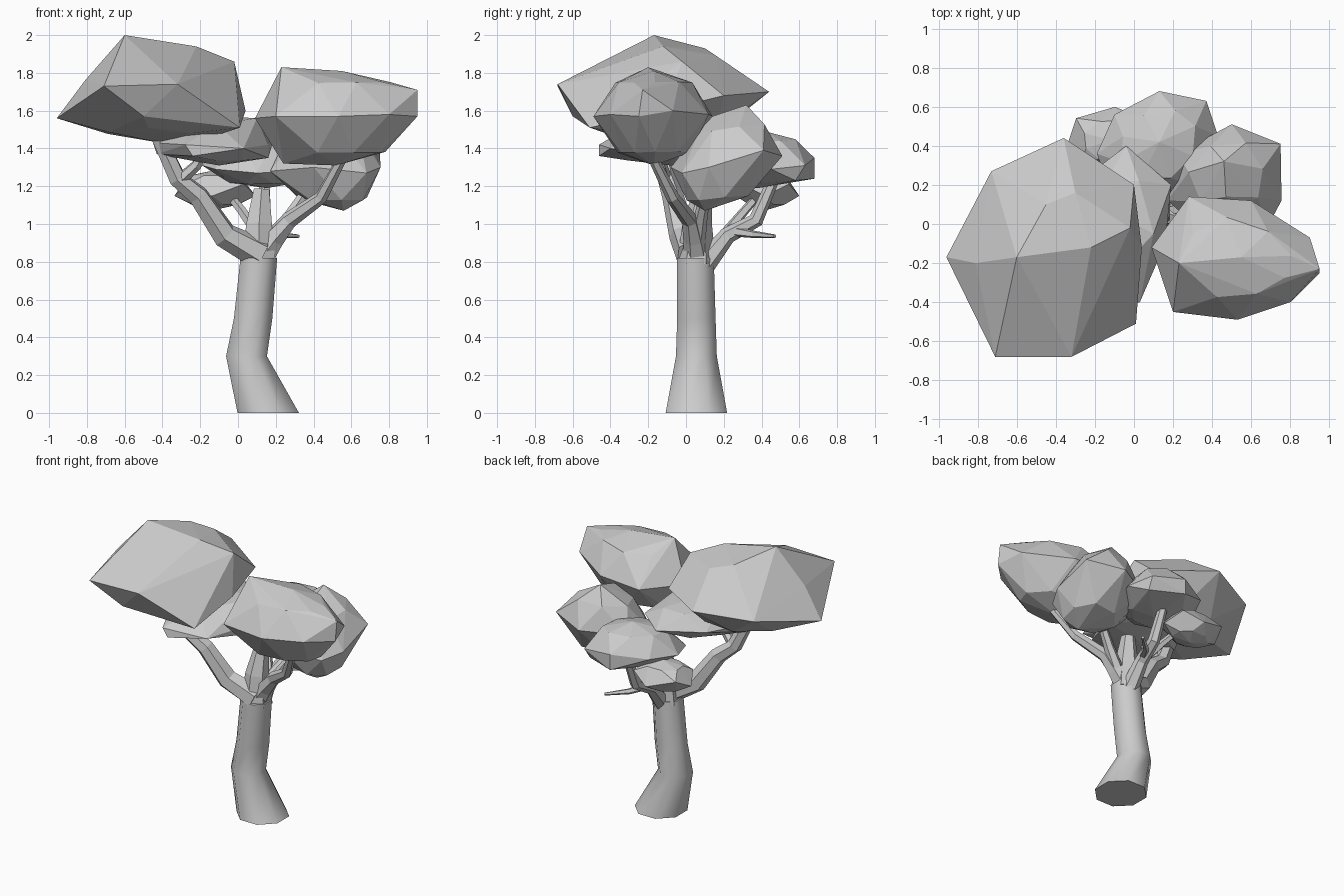
import bpy, bmesh, math, random
from mathutils import Vector

random.seed(4)


def finish(name, bm):
    bmesh.ops.recalc_face_normals(bm, faces=bm.faces)
    me = bpy.data.meshes.new(name)
    bm.to_mesh(me)
    bm.free()
    ob = bpy.data.objects.new(name, me)
    bpy.context.collection.objects.link(ob)
    return ob


def tube(name, path, sides=6, flat=False):
    """Loft rings along (x, y, z, radius) points; flat keeps rings horizontal."""
    bm = bmesh.new()
    pts = [Vector(p[:3]) for p in path]
    rings = []
    for i, p in enumerate(pts):
        d = (pts[min(i + 1, len(pts) - 1)] - pts[max(i - 1, 0)]).normalized()
        if flat:
            d = Vector((0, 0, 1))
        u = (Vector((1, 0, 0)) - d * d.x).normalized()
        v = d.cross(u)
        ring = []
        for k in range(sides):
            a = math.tau * (k + 0.5) / sides
            ring.append(bm.verts.new(p + (u * math.cos(a) + v * math.sin(a)) * path[i][3]))
        rings.append(ring)
    for a, b in zip(rings, rings[1:]):
        for k in range(sides):
            n = (k + 1) % sides
            bm.faces.new((a[k], a[n], b[n], b[k]))
    bm.faces.new(rings[0][::-1])
    bm.faces.new(rings[-1])
    return finish(name, bm)


def foliage(name, rim, crown, base, extra=(), top=0.74, bottom=0.74):
    """Faceted clump: rim, staggered rings pulled to crown and base, then hull.
    top and bottom set how full the rings are (0 = straight slope)."""
    bm = bmesh.new()
    rim = [Vector(p) for p in rim]
    crown, base = Vector(crown), Vector(base)
    pts = rim + [crown, base] + [Vector(e) for e in extra]
    for i, p in enumerate(rim):
        mid = (p + rim[(i + 1) % len(rim)]) / 2
        for pole, h, full in ((crown, 0.32, top), (base, 0.36, bottom)):
            q = mid.lerp(pole, h)
            q.z = mid.z + (pole.z - mid.z) * full
            pts.append(q)
    for p in pts:
        bm.verts.new(p)
    bmesh.ops.convex_hull(bm, input=bm.verts)
    bmesh.ops.delete(bm, geom=[v for v in bm.verts if not v.link_faces], context='VERTS')
    return finish(name, bm)


def round_foliage(name, c, r, n=8):
    """Foliage clump with an elliptical rim zigzagging up and down."""
    rim = []
    for k in range(n):
        a = math.tau * k / n + random.uniform(-0.12, 0.12)
        s = random.uniform(0.97, 1.05)
        rim.append((c[0] + r[0] * s * math.cos(a), c[1] + r[1] * s * math.sin(a),
                    c[2] + r[2] * (0.3 if k % 2 else -0.3)))
    return foliage(name, rim, (c[0], c[1], c[2] + r[2]), (c[0], c[1], c[2] - r[2]))


# Trunk with flared foot and kink, smooth round the sides
trunk = tube("trunk", [(0.16, 0.055, 0, 0.176), (0.045, 0.055, 0.3, 0.117),
                       (0.08, 0.055, 0.5, 0.11), (0.11, 0.05, 0.82, 0.105)], 8, True)
bpy.context.view_layer.objects.active = trunk
trunk.select_set(True)
bpy.ops.object.shade_smooth_by_angle(angle=math.radians(50))
tube("central_leader", [(0.11, 0.055, 0.79, 0.104), (0.112, 0.06, 1.0, 0.078),
                        (0.125, 0.09, 1.18, 0.047)])

# Main limbs
tube("left_limb", [(0.12, 0.03, 0.84, 0.085), (-0.07, -0.02, 0.94, 0.07),
                   (-0.21, -0.07, 1.15, 0.057), (-0.32, -0.1, 1.24, 0.05),
                   (-0.44, -0.14, 1.5, 0.04)])
tube("left_fork", [(-0.32, -0.1, 1.22, 0.035), (-0.22, -0.13, 1.31, 0.03), (-0.18, -0.15, 1.38, 0.025)])
tube("right_limb", [(0.12, 0.06, 0.82, 0.075), (0.19, 0.045, 0.92, 0.06), (0.27, 0.02, 1.02, 0.045),
                    (0.44, -0.07, 1.14, 0.035), (0.58, -0.2, 1.4, 0.025)])
tube("right_stub", [(0.2, 0.06, 0.93, 0.045), (0.28, 0.08, 1.05, 0.035), (0.34, 0.1, 1.14, 0.03)])
tube("back_limb", [(0.12, 0.1, 0.79, 0.06), (0.12, 0.22, 0.94, 0.045),
                   (0.14, 0.37, 1.02, 0.04), (0.14, 0.47, 1.25, 0.03)])
tube("back_twig", [(0.14, 0.26, 0.96, 0.028), (0.2, 0.36, 0.945, 0.02), (0.32, 0.47, 0.935, 0.01)], 5)
tube("small_limb", [(0.11, 0.2, 0.94, 0.03), (0.02, 0.31, 1.07, 0.025), (-0.06, 0.4, 1.17, 0.02)], 5)

# Large tilted crown on the left
foliage("left_crown",
        [(-0.96, -0.17, 1.56), (-0.71, -0.68, 1.73), (-0.32, -0.68, 1.74), (0.01, -0.51, 1.51),
         (0.04, -0.12, 1.6), (0.0, 0.2, 1.68), (-0.36, 0.44, 1.7), (-0.73, 0.27, 1.66)],
        (-0.6, -0.17, 2.0), (-0.41, -0.12, 1.43),
        [(-0.22, -0.12, 1.94), (-0.02, -0.02, 1.86), (-0.45, 0.1, 1.93), (-0.81, -0.2, 1.76),
         (-0.3, 0.16, 1.89), (-0.5, -0.6, 1.57)], top=0)

# Front right crown
foliage("right_crown",
        [(0.09, -0.12, 1.56), (0.2, -0.45, 1.57), (0.53, -0.49, 1.57), (0.8, -0.4, 1.58),
         (0.95, -0.25, 1.57), (0.9, -0.07, 1.6), (0.6, 0.12, 1.58), (0.28, 0.14, 1.57)],
        (0.55, -0.17, 1.81), (0.52, -0.17, 1.31),
        [(0.23, -0.2, 1.83), (0.95, -0.23, 1.71), (0.24, -0.17, 1.32)])

# Back right clump
foliage("back_right_clump",
        [(0.17, 0.12, 1.28), (0.4, -0.08, 1.3), (0.68, -0.02, 1.27), (0.755, 0.12, 1.3),
         (0.75, 0.41, 1.39), (0.5, 0.51, 1.36), (0.22, 0.36, 1.34)],
        (0.46, 0.32, 1.63), (0.56, 0.1, 1.07), [(0.47, 0.14, 1.57)], top=0.6)

# Long clump tucked behind the large crown
foliage("centre_clump",
        [(-0.45, -0.1, 1.43), (-0.28, -0.46, 1.42), (0.03, -0.4, 1.4), (0.16, -0.1, 1.42),
         (0.19, 0.2, 1.45), (-0.04, 0.4, 1.46), (-0.3, 0.2, 1.44)],
        (-0.08, 0.05, 1.57), (-0.1, -0.08, 1.31),
        [(0.1, -0.05, 1.56), (0.16, -0.08, 1.35), (-0.43, -0.1, 1.37), (-0.24, -0.46, 1.36)])

# Rear clumps
foliage("back_clump",
        [(-0.19, 0.36, 1.31), (-0.1, 0.56, 1.33), (0.13, 0.68, 1.35), (0.37, 0.63, 1.31),
         (0.43, 0.45, 1.29), (0.33, 0.18, 1.28), (0.1, 0.12, 1.27), (-0.12, 0.17, 1.29)],
        (0.13, 0.42, 1.49), (0.15, 0.38, 1.19), [(0.13, 0.68, 1.24), (0.36, 0.58, 1.23)])
round_foliage("small_clump", (-0.12, 0.43, 1.18), (0.22, 0.17, 0.105), 8)
